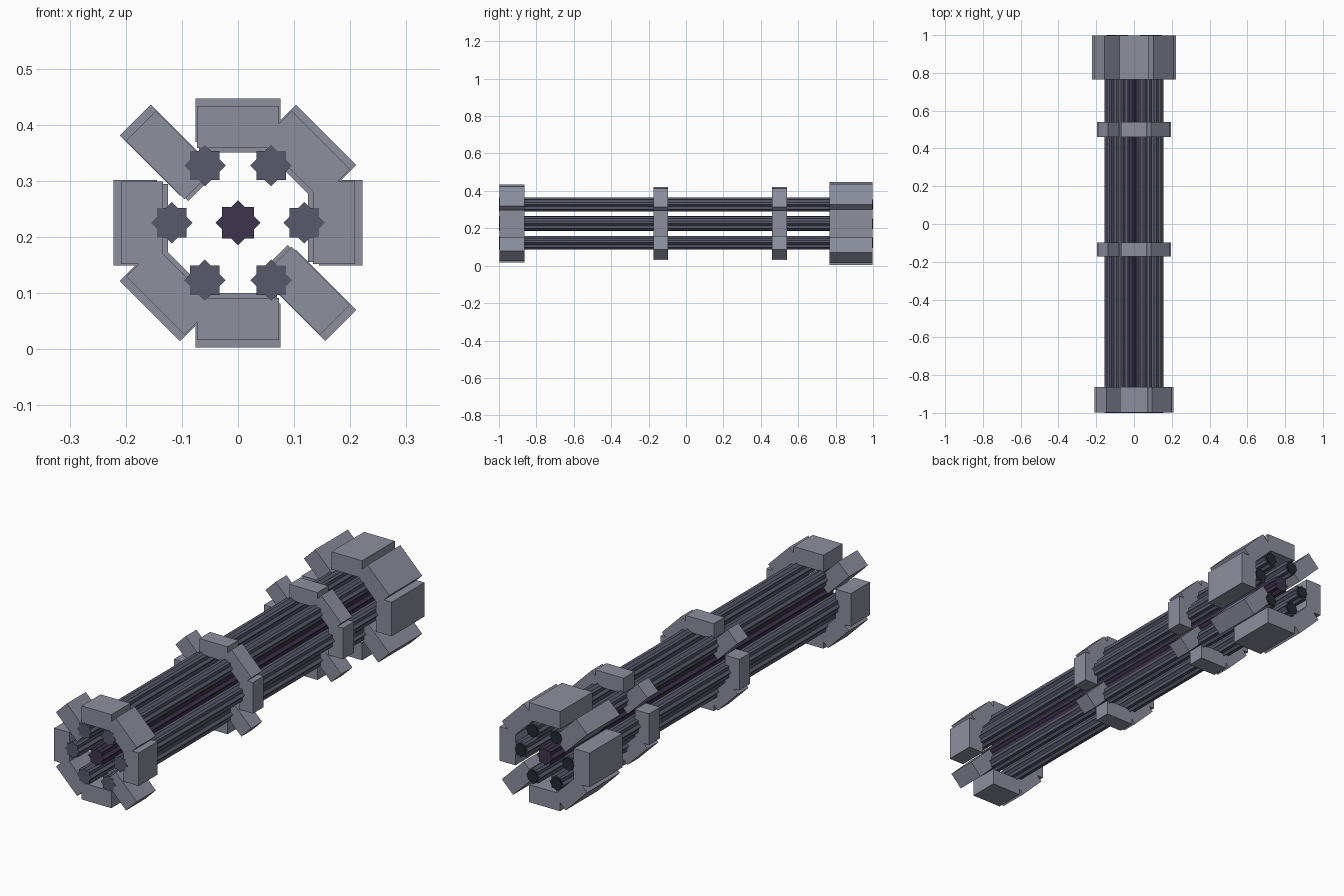
import bpy, bmesh
from math import sin, cos, pi, radians
from mathutils import Matrix, Vector

old = bpy.data.objects.get("Cube")
if old:
    bpy.data.objects.remove(old, do_unlink=True)

AXIS_Z = 0.225


def material(name, rgb):
    lin = [((c / 255 + 0.055) / 1.055) ** 2.4 for c in rgb] + [1.0]
    m = bpy.data.materials.new(name)
    m.use_nodes = True
    m.diffuse_color = lin
    m.node_tree.nodes["Principled BSDF"].inputs["Base Color"].default_value = lin
    return m


clamp_grey = material("clamp grey", (140, 143, 158))
barrel_grey = material("barrel grey", (88, 90, 107))
core_purple = material("core purple", (61, 51, 76))
bore_dark = material("bore dark", (34, 42, 49))


def finish(name, bm, mat):
    bmesh.ops.recalc_face_normals(bm, faces=bm.faces)
    mesh = bpy.data.meshes.new(name)
    bm.to_mesh(mesh)
    bm.free()
    mesh.materials.append(mat)
    ob = bpy.data.objects.new(name, mesh)
    bpy.context.collection.objects.link(ob)
    return ob


def clamp_ring(name, y0, y1, radius, length, depth):
    """Eight blocks around the axis; every diagonal block leans the same way."""
    bm = bmesh.new()
    for k in range(8):
        a = radians(45 * k)
        lean = radians(135) if k % 2 else a + pi / 2
        centre = Vector((radius * cos(a), (y0 + y1) / 2, AXIS_Z + radius * sin(a)))
        size = Matrix.Diagonal((length, y1 - y0, depth, 1))
        bmesh.ops.create_cube(bm, size=1, matrix=Matrix.Translation(centre)
                              @ Matrix.Rotation(-lean, 4, 'Y') @ size)
    return finish(name, bm, clamp_grey)


def prism(name, x, z, radii, y0, y1, mat):
    """Prism along y whose outline alternates through the given radii."""
    bm = bmesh.new()
    n = 8 * len(radii)
    ring = []
    for i in range(n):
        a, r = 2 * pi * i / n, radii[i % len(radii)]
        ring.append(bm.verts.new((x + r * cos(a), y0, z + r * sin(a))))
    base = bm.faces.new(ring)
    out = bmesh.ops.extrude_face_region(bm, geom=[base], use_keep_orig=True)
    moved = [g for g in out["geom"] if isinstance(g, bmesh.types.BMVert)]
    bmesh.ops.translate(bm, verts=moved, vec=(0, y1 - y0, 0))
    return finish(name, bm, mat)


def star(r):
    return (r, r * cos(pi / 4) / cos(pi / 8))


# Clamp rings, front to back
clamp_ring("front_clamp", -0.998, -0.864, 0.171, 0.147, 0.075)
clamp_ring("middle_clamp", -0.173, -0.097, 0.160, 0.139, 0.070)
clamp_ring("inner_rear_clamp", 0.461, 0.539, 0.160, 0.139, 0.070)
clamp_ring("rear_clamp", 0.766, 0.997, 0.183, 0.152, 0.078)

# Central core and six fluted barrels with dark bores
prism("core", 0, AXIS_Z, star(0.040), -1, 0.995, core_purple)
for k in range(6):
    a = k * pi / 3
    x, z = 0.118 * cos(a), AXIS_Z + 0.118 * sin(a)
    prism(f"barrel_{k + 1}", x, z, star(0.037), -1, 0.995, barrel_grey)
    prism(f"bore_{k + 1}", x, z, (0.028,), 0.993, 1, bore_dark)
